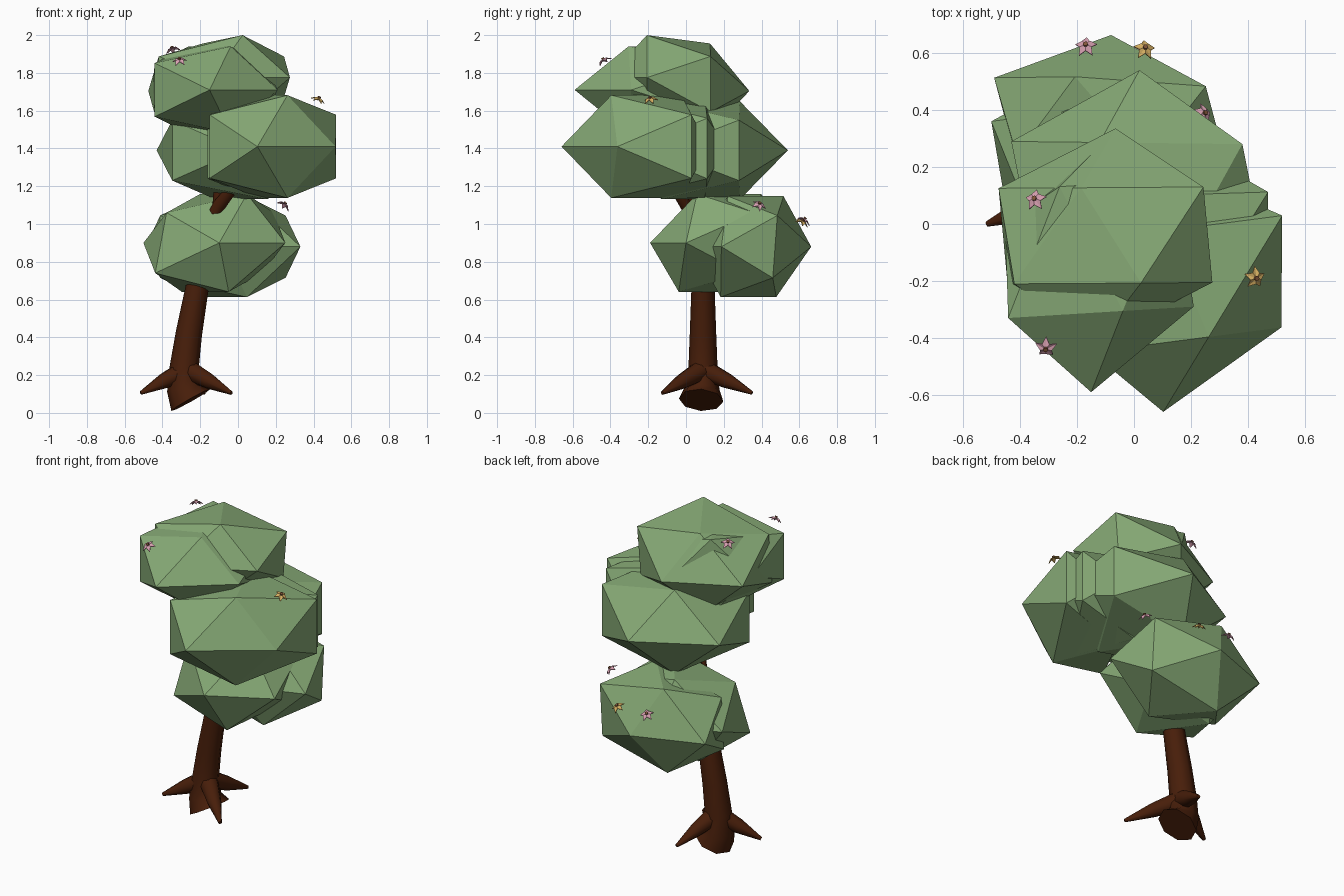
import bpy, bmesh, math
from mathutils import Vector

if "Cube" in bpy.data.objects:
    bpy.data.objects.remove(bpy.data.objects["Cube"])

PHI = (1 + 5 ** 0.5) / 2


def material(name, rgb):
    m = bpy.data.materials.new(name)
    m.diffuse_color = (*rgb, 1)
    m.use_nodes = True
    m.node_tree.nodes["Principled BSDF"].inputs["Base Color"].default_value = m.diffuse_color
    return m


LEAF = material("leaf green", (0.24, 0.40, 0.18))
BARK = material("bark brown", (0.064, 0.013, 0.003))
PINK = material("petal pink", (0.70, 0.36, 0.45))
YELLOW = material("petal yellow", (0.66, 0.42, 0.12))
CENTRE = material("flower centre brown", (0.22, 0.09, 0.04))


def make_object(name, bm, mats, smooth=False):
    bmesh.ops.recalc_face_normals(bm, faces=bm.faces)
    me = bpy.data.meshes.new(name)
    bm.to_mesh(me)
    bm.free()
    for m in mats:
        me.materials.append(m)
    for p in me.polygons:
        p.use_smooth = smooth and len(p.vertices) == 4
    ob = bpy.data.objects.new(name, me)
    bpy.context.collection.objects.link(ob)
    return ob


# Foliage: squashed icosahedron lying on an edge, with axes u, v and w (w near vertical);
# back shortens the side towards +v
def foliage(name, c, u, v, w, back=1.0):
    c, u, v, w = Vector(c), Vector(u), Vector(v), Vector(w)
    bm = bmesh.new()
    for a in (-1, 1):
        for b in (-PHI, PHI):
            vb = v * (back if b > 0 else 1)
            for p in (a * u + b * vb, a * v + b * w, a * w + b * u):
                bm.verts.new(c + p)
    bmesh.ops.convex_hull(bm, input=bm.verts)
    make_object(name, bm, [LEAF])


# Tapered tube through points
def tube(name, pts, radii, sides=8):
    pts = [Vector(p) for p in pts]
    bm = bmesh.new()
    rings = []
    for i, (p, r) in enumerate(zip(pts, radii)):
        t = pts[min(i + 1, len(pts) - 1)] - pts[max(i - 1, 0)]
        q = Vector((0, 0, 1)).rotation_difference(t)
        rings.append([bm.verts.new(p + q @ Vector((r * math.cos(k * math.tau / sides),
                                                   r * math.sin(k * math.tau / sides), 0)))
                      for k in range(sides)])
    for a, b in zip(rings, rings[1:]):
        for k in range(sides):
            j = (k + 1) % sides
            bm.faces.new((a[k], a[j], b[j], b[k]))
    bm.faces.new(rings[0])
    bm.faces.new(rings[-1])
    make_object(name, bm, [BARK], smooth=True)


# Flower: thin five-pointed star with drooping tips and a small raised centre
def flower(name, pos, normal, petal):
    q = Vector((0, 0, 1)).rotation_difference(Vector(normal))
    pos = Vector(pos)
    bm = bmesh.new()

    def vert(r, ang, z):
        return bm.verts.new(pos + q @ Vector((r * math.cos(ang), r * math.sin(ang), z)))

    rims = []
    for dz in (0.0, -0.004):
        mid = vert(0, 0, dz)
        rim = [vert(0.04 if k % 2 == 0 else 0.022, k * math.pi / 5 + 0.3,
                    dz - (0.02 if k % 2 == 0 else 0.005)) for k in range(10)]
        for k in range(10):
            bm.faces.new((mid, rim[k], rim[(k + 1) % 10]))
        rims.append(rim)
    for k in range(10):
        j = (k + 1) % 10
        bm.faces.new((rims[0][k], rims[0][j], rims[1][j], rims[1][k]))
    dot = [vert(0.009, k * math.tau / 6, 0.005) for k in range(6)]
    low = [vert(0.009, k * math.tau / 6, -0.003) for k in range(6)]
    faces = [bm.faces.new(dot), bm.faces.new(low)]
    for k in range(6):
        j = (k + 1) % 6
        faces.append(bm.faces.new((dot[k], dot[j], low[j], low[k])))
    for f in faces:
        f.material_index = 1
    make_object(name, bm, [petal, CENTRE])


# Three tiers of leaves
foliage("lower_foliage_front", (-0.125, 0.18, 0.90), (0.175, 0.095, 0), (-0.124, 0.17, 0), (0.03, 0.03, 0.16))
foliage("lower_foliage_back", (-0.08, 0.35, 0.88), (0.205, 0.075, 0), (-0.127, 0.147, 0), (0, 0.012, 0.165))
foliage("middle_foliage_front", (0.185, -0.21, 1.41), (0.207, 0.148, 0), (-0.077, 0.186, 0),
        (0, 0, 0.168), 0.6)
foliage("middle_foliage_inner", (0.155, -0.09, 1.40), (0.195, 0.125, 0), (-0.07, 0.19, 0),
        (0, 0, 0.16), 0.6)
foliage("middle_foliage_back", (0.016, 0.078, 1.39), (0.225, 0.125, 0), (-0.137, 0.208, 0), (0, 0, 0.16))
foliage("upper_foliage_front", (-0.15, -0.087, 1.71), (0.18, 0.15, 0), (-0.111, 0.218, 0),
        (0, 0, 0.142), 0.68)
foliage("upper_foliage_back", (-0.10, -0.04, 1.74), (0.205, 0.105, 0), (-0.105, 0.167, -0.022),
        (0.012, 0, 0.147))

# Trunk, branches and roots
tube("trunk", [(-0.25, 0.08, 0.068), (-0.285, 0.085, 0.13), (-0.285, 0.09, 0.24), (-0.26, 0.09, 0.42),
               (-0.21, 0.09, 0.70), (-0.14, 0.07, 1.0)],
     [0.118, 0.092, 0.077, 0.07, 0.06, 0.05])
for i, tip in enumerate([(0.1, -0.16, 1.35), (-0.03, 0.08, 1.4), (-0.08, -0.03, 1.6)]):
    tube(f"branch_{i + 1}", [(-0.16, 0.07, 0.95), (-0.10, 0.04 - 0.04 * (i == 0), 1.10), tip],
         [0.045, 0.035, 0.02], 6)
for i, (x, y) in enumerate([(-0.515, 0.0), (-0.035, -0.125), (-0.18, 0.35)]):
    tube(f"root_{i + 1}", [(-0.27, 0.09, 0.23), ((x - 0.27) / 2, (y + 0.09) / 2, 0.168), (x, y, 0.105)],
         [0.058, 0.042, 0.01])

# Blossoms
for i, (pos, n, m) in enumerate([
        ((-0.35, 0.09, 1.935), (-0.3, 0.35, 0.9), PINK),
        ((-0.31, -0.44, 1.875), (-0.1, -0.5, 0.85), PINK),
        ((0.43, -0.19, 1.67), (0.4, -0.15, 0.9), YELLOW),
        ((0.25, 0.39, 1.11), (0.6, 0.3, 0.75), PINK),
        ((-0.17, 0.63, 1.03), (-0.1, 0.5, 0.85), PINK),
        ((0.04, 0.62, 1.02), (0.2, 0.5, 0.85), YELLOW)]):
    flower(f"blossom_{i + 1}", pos, n, m)
